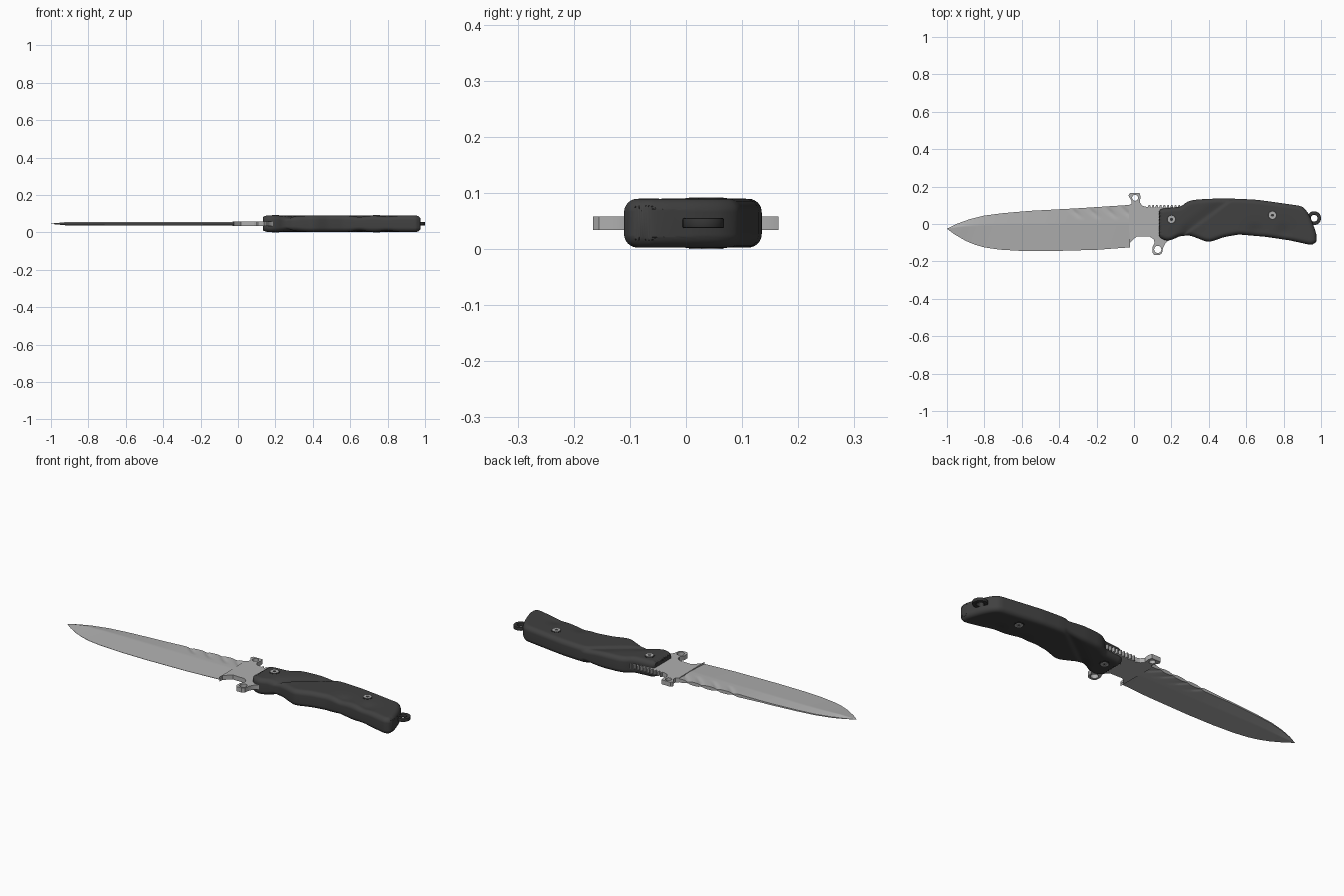
import bpy, bmesh, math
from mathutils import Vector
from mathutils.kdtree import KDTree

if "Cube" in bpy.data.objects:
    bpy.data.objects.remove(bpy.data.objects["Cube"])

ZC = 0.046  # mid-plane of the knife


def material(name, rgb):
    m = bpy.data.materials.new(name)
    m.diffuse_color = (*rgb, 1)
    m.use_nodes = True
    m.node_tree.nodes["Principled BSDF"].inputs["Base Color"].default_value = m.diffuse_color
    return m


STEEL = material("satin_steel", (0.43, 0.43, 0.43))
RUBBER = material("dark_rubber", (0.052, 0.052, 0.052))
DARK = material("dark_metal", (0.035, 0.035, 0.035))


def interp(pts, x):
    if x <= pts[0][0]:
        return pts[0][1]
    for (xa, ya), (xb, yb) in zip(pts, pts[1:]):
        if x <= xb:
            return ya + (yb - ya) * (x - xa) / (xb - xa)
    return pts[-1][1]


def finish(ob, mat, angle=32):
    ob.data.materials.clear()
    ob.data.materials.append(mat)
    bpy.ops.object.select_all(action='DESELECT')
    ob.select_set(True)
    bpy.context.view_layer.objects.active = ob
    bpy.ops.object.shade_smooth_by_angle(angle=math.radians(angle))


def relief(name, xs, ts, yfun, hfun, mat, angle):
    """Symmetric solid: half thickness hfun(x, y) above and below the mid-plane."""
    bm = bmesh.new()
    top, bot = [], []
    for x in xs:
        ys = [yfun(x, t) for t in ts]
        hs = [hfun(x, y) for y in ys]
        top.append([bm.verts.new((x, y, ZC + h)) for y, h in zip(ys, hs)])
        bot.append([bm.verts.new((x, y, ZC - h)) for y, h in zip(ys, hs)])
    n, m = len(xs), len(ts)
    for g in (top, bot):
        for i in range(n - 1):
            for j in range(m - 1):
                bm.faces.new((g[i][j], g[i + 1][j], g[i + 1][j + 1], g[i][j + 1]))
    for j in (0, m - 1):
        for i in range(n - 1):
            bm.faces.new((top[i][j], top[i + 1][j], bot[i + 1][j], bot[i][j]))
    for i in (0, n - 1):
        for j in range(m - 1):
            bm.faces.new((top[i][j], top[i][j + 1], bot[i][j + 1], bot[i][j]))
    bmesh.ops.remove_doubles(bm, verts=bm.verts, dist=1e-5)
    bmesh.ops.recalc_face_normals(bm, faces=bm.faces)
    me = bpy.data.meshes.new(name)
    bm.to_mesh(me)
    bm.free()
    ob = bpy.data.objects.new(name, me)
    bpy.context.collection.objects.link(ob)
    finish(ob, mat, angle)


def circle(cx, cy, r, n=28):
    return [(cx + r * math.cos(2 * math.pi * k / n), cy + r * math.sin(2 * math.pi * k / n))
            for k in range(n)]


def plate(name, loops, half, mat, bevel=0.0):
    """Flat plate from an outline plus hole loops."""
    cu = bpy.data.curves.new(name, 'CURVE')
    cu.dimensions = '2D'
    cu.fill_mode = 'BOTH'
    cu.extrude = half - bevel
    cu.bevel_depth = bevel
    cu.offset = -bevel
    cu.bevel_resolution = 1
    for loop in loops:
        sp = cu.splines.new('POLY')
        sp.points.add(len(loop) - 1)
        for p, (x, y) in zip(sp.points, loop):
            p.co = (x, y, 0, 1)
        sp.use_cyclic_u = True
    ob = bpy.data.objects.new(name, cu)
    ob.location.z = ZC
    bpy.context.collection.objects.link(ob)
    bpy.ops.object.select_all(action='DESELECT')
    ob.select_set(True)
    bpy.context.view_layer.objects.active = ob
    bpy.ops.object.convert(target='MESH')
    finish(bpy.context.view_layer.objects.active, mat)


# Blade: flat-ground below a ridge line, narrowed spine, slanted grip grooves
B_HI = [(-1, -0.025), (-0.95, 0.0), (-0.88, 0.025), (-0.8, 0.045), (-0.7, 0.058),
        (-0.56, 0.07), (-0.3, 0.084), (-0.02, 0.102)]
B_LO = [(-1, -0.025), (-0.96, -0.055), (-0.9, -0.09), (-0.85, -0.111), (-0.8, -0.125),
        (-0.72, -0.137), (-0.6, -0.144), (-0.45, -0.145), (-0.2, -0.138), (-0.022, -0.125)]
RIDGE = [(-1, -0.025), (-0.92, -0.012), (-0.8, -0.002), (-0.7, 0), (0, 0)]


def blade_y(x, t):
    lo, mid, hi = interp(B_LO, x), interp(RIDGE, x), interp(B_HI, x)
    return lo + (mid - lo) * t * 2 if t < 0.5 else mid + (hi - mid) * (t * 2 - 1)


def blade_h(x, y):
    lo, mid, hi = interp(B_LO, x), interp(RIDGE, x), interp(B_HI, x)
    full = 0.0095 * min(1, (x + 1) / 0.1 + 0.1)
    if y <= mid:
        return 0.0008 + (full - 0.0008) * (y - lo) / max(mid - lo, 1e-6)
    s = (y - mid) / max(hi - mid, 1e-6)
    thin = interp([(-1, 0.8), (-0.5, 0.5), (-0.35, 0.1), (0, 0)], x)
    h = full * (1 - thin * s)
    for c in (-0.34, -0.245, -0.15, -0.065):
        q = (x + (y - 0.085) - c) / 0.017
        h -= 0.0055 * math.exp(-q * q) * min(1, max(0, (y - 0.025) / 0.035))
    return h


bx = [-1 + 0.978 * i / 200 for i in range(201)]
relief("blade", bx, [j / 24 for j in range(25)], blade_y, blade_h, STEEL, 25)

# Guard and front tang with two lashing eyes
outline = [(-0.024, -0.125), (-0.022, -0.1), (0.015, -0.066), (0.085, -0.068), (0.105, -0.082),
           (0.11, -0.1), (0.098, -0.125), (0.098, -0.152), (0.108, -0.166), (0.138, -0.166),
           (0.15, -0.155), (0.156, -0.125), (0.17, -0.1), (0.19, -0.085), (0.28, -0.04),
           (0.28, 0.085), (0.07, 0.09), (0.045, 0.098), (0.031, 0.115), (0.035, 0.145),
           (0.03, 0.165), (-0.022, 0.165), (-0.03, 0.152), (-0.014, 0.125), (-0.014, 0.108),
           (-0.028, 0.1)]
plate("guard_and_tang", [outline, circle(0.006, 0.14, 0.016), circle(0.127, -0.136, 0.019)],
      0.012, STEEL)

# Thumb ridges on top of the tang
for k in range(10):
    x = 0.082 + k * 0.02
    plate("thumb_ridge_%d" % (k + 1), [[(x - 0.006, 0.08), (x + 0.006, 0.08), (x + 0.006, 0.096),
          (x + 0.003, 0.102), (x - 0.003, 0.102), (x - 0.006, 0.096)]], 0.012, STEEL)

# Handle: contoured outline with rounded rim, thumb valley and finger dips
H_HI = [(0.135, 0.07), (0.145, 0.082), (0.25, 0.092), (0.285, 0.12), (0.32, 0.129), (0.4, 0.135),
        (0.56, 0.135), (0.66, 0.129), (0.75, 0.117), (0.89, 0.097), (0.912, 0.085), (0.94, 0.045),
        (0.965, -0.02), (0.976, -0.06)]
H_LO = [(0.135, -0.065), (0.145, -0.08), (0.18, -0.09), (0.21, -0.082), (0.24, -0.066),
        (0.295, -0.06), (0.35, -0.08), (0.39, -0.096), (0.42, -0.092), (0.48, -0.07), (0.56, -0.056),
        (0.7, -0.068), (0.83, -0.087), (0.945, -0.112), (0.965, -0.108), (0.976, -0.09)]


def soft(pts, x):
    w = min(0.014, x - 0.135, 0.976 - x)
    return sum(interp(pts, x + w * k / 3) for k in range(-3, 4)) / 7


def ease(k, n):
    return 0.5 - 0.5 * math.cos(math.pi * k / n)


hx = [0.135 + 0.841 * (0.5 * ease(i, 150) + 0.5 * i / 150) for i in range(151)]
rim = [(x, soft(H_HI, x)) for x in hx] + [(x, soft(H_LO, x)) for x in reversed(hx)]
kd = KDTree(len(rim) * 8)
for i, a in enumerate(rim):
    b = rim[(i + 1) % len(rim)]
    for k in range(8):
        kd.insert(Vector((a[0] + (b[0] - a[0]) * k / 8, a[1] + (b[1] - a[1]) * k / 8, 0)), i * 8 + k)
kd.balance()


def handle_y(x, t):
    lo, hi = soft(H_LO, x), soft(H_HI, x)
    return lo + (hi - lo) * t


def bump(x, y, cx, cy, rx, ry):
    return math.exp(-((x - cx) / rx) ** 2 - ((y - cy) / ry) ** 2)


def handle_h(x, y):
    r = 0.024
    d = min(kd.find((x, y, 0))[2], r)
    h = 0.0435 - r + math.sqrt(max(r * r - (r - d) ** 2, 0))
    # diagonal thumb valley with a crisp far side
    q = (x - 0.27) - (y + 0.05) * 1.35
    side = 0.012 if q > 0 else 0.06
    h -= 0.008 * math.exp(-(q / side) ** 2) * min(1, max(0, (x - 0.22) / 0.06))
    h -= 0.007 * bump(x, y, 0.65, -0.04, 0.04, 0.035)
    h -= 0.007 * bump(x, y, 0.8, -0.045, 0.04, 0.04)
    h -= 0.006 * bump(x, y, 0.29, -0.06, 0.05, 0.035)
    return h


relief("handle", hx, [ease(j, 36) for j in range(37)], handle_y, handle_h, RUBBER, 40)

# Lanyard ring at the butt
plate("lanyard_ring", [circle(0.963, 0.031, 0.037), circle(0.963, 0.031, 0.018)], 0.009, DARK, 0.003)

# Handle bolts, going through to both sides
for i, (x, y) in enumerate([(0.2, 0.025), (0.74, 0.047)], 1):
    plate("bolt_collar_%d" % i, [circle(x, y, 0.026), circle(x, y, 0.018)], 0.0445, DARK)
    plate("bolt_%d" % i, [circle(x, y, 0.0195), circle(x, y, 0.009, 6)], 0.046, STEEL)
    plate("bolt_socket_%d" % i, [circle(x, y, 0.011)], 0.0435, DARK)
